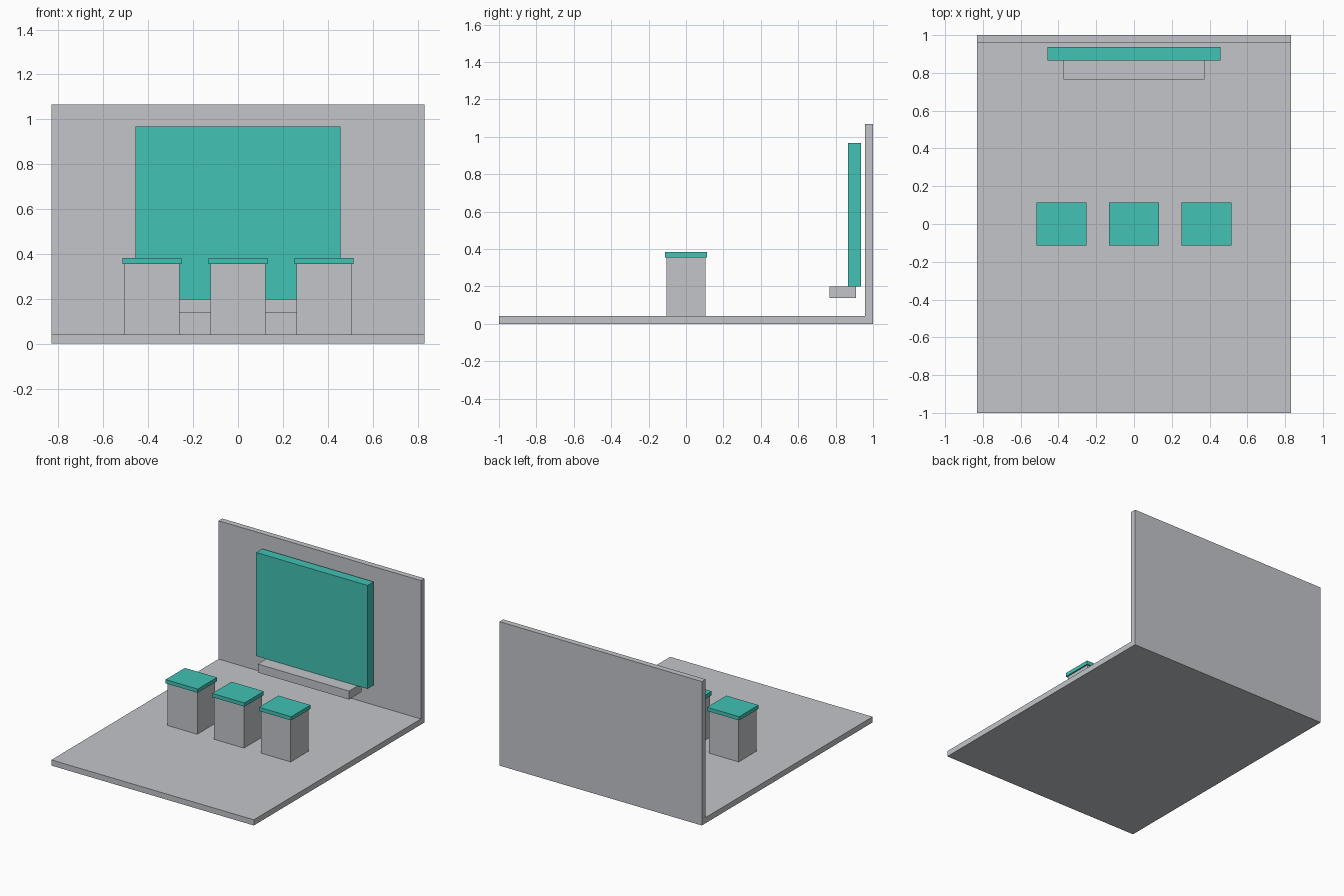
import bpy

cube = bpy.data.objects.get("Cube")
if cube:
    bpy.data.objects.remove(cube, do_unlink=True)


def material(name, rgb):
    mat = bpy.data.materials.new(name)
    mat.use_nodes = True
    color = (*rgb, 1)
    mat.diffuse_color = color
    mat.node_tree.nodes["Principled BSDF"].inputs["Base Color"].default_value = color
    return mat


grey = material("light grey", (0.54, 0.56, 0.585))
teal = material("teal", (0.054, 0.539, 0.456))


def box(name, mat, x, y, z):
    """Box spanning the (low, high) range on each axis."""
    spans = (x, y, z)
    bpy.ops.mesh.primitive_cube_add(size=1, location=[(a + b) / 2 for a, b in spans])
    obj = bpy.context.object
    obj.name = name
    obj.scale = [b - a for a, b in spans]
    bpy.ops.object.transform_apply(location=False, rotation=False, scale=True)
    obj.data.materials.append(mat)
    return obj


# Room shell: the wall stands behind the floor slab
box("floor", grey, (-0.83, 0.83), (-1, 0.957), (0, 0.042))
box("back_wall", grey, (-0.83, 0.83), (0.957, 1), (0, 1.067))

# Display panel and the shelf below it
box("wall_panel", teal, (-0.457, 0.457), (0.865, 0.936), (0.2, 0.967))
box("shelf", grey, (-0.374, 0.374), (0.766, 0.91), (0.137, 0.2))

# Row of three stools with overhanging tops
for side, x in (("right", -0.383), ("middle", 0), ("left", 0.383)):
    box(f"{side}_stool_base", grey, (x - 0.122, x + 0.122), (-0.104, 0.104), (0.042, 0.355))
    box(f"{side}_stool_top", teal, (x - 0.132, x + 0.132), (-0.113, 0.113), (0.355, 0.383))
